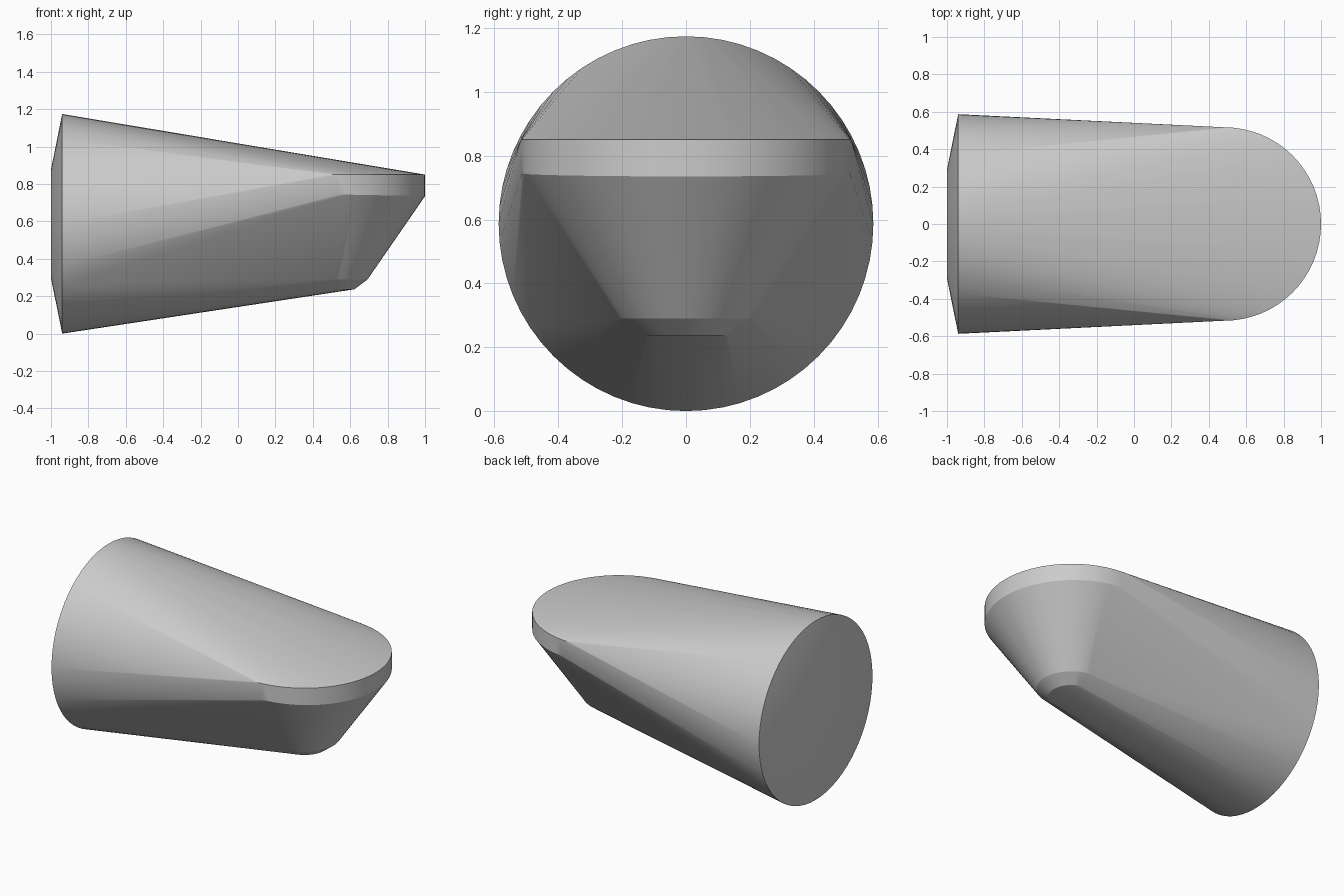
import bpy, bmesh
from math import sin, cos, pi, radians

if "Cube" in bpy.data.objects:
    bpy.data.objects.remove(bpy.data.objects["Cube"])

bm = bmesh.new()
N = 64


def upright_ring(x, radius, z):
    # circle facing along x
    for i in range(N):
        a = 2 * pi * i / N
        bm.verts.new((x, radius * cos(a), z + radius * sin(a)))


def flat_ring(x, radius, z, dip=0.0):
    # circle facing along z, optionally dipping towards the tip
    for i in range(N):
        a = 2 * pi * i / N
        bm.verts.new((x + radius * cos(a), radius * sin(a), z - dip * max(cos(a), 0)))


# Domed back end
upright_ring(-1.0, 0.29, 0.587)
upright_ring(-0.94, 0.587, 0.587)

# Rounded tip: thin upper rim, then the narrow lower end
flat_ring(0.483, 0.517, 0.85)
flat_ring(0.483, 0.517, 0.745, 0.01)
flat_ring(0.483, 0.21, 0.29)
flat_ring(0.483, 0.14, 0.237)

# Skin stretched over all rings
res = bmesh.ops.convex_hull(bm, input=bm.verts[:])
spare = {g for g in res["geom_interior"] + res["geom_unused"]
         if isinstance(g, bmesh.types.BMVert)}
bmesh.ops.delete(bm, geom=list(spare), context='VERTS')
bmesh.ops.dissolve_limit(bm, angle_limit=radians(0.1), verts=bm.verts[:], edges=bm.edges[:])
bmesh.ops.recalc_face_normals(bm, faces=bm.faces[:])

mesh = bpy.data.meshes.new("tapered_body")
bm.to_mesh(mesh)
bm.free()
body = bpy.data.objects.new("tapered_body", mesh)
bpy.context.collection.objects.link(body)
bpy.context.view_layer.objects.active = body
body.select_set(True)
bpy.ops.object.shade_smooth_by_angle(angle=radians(12))
